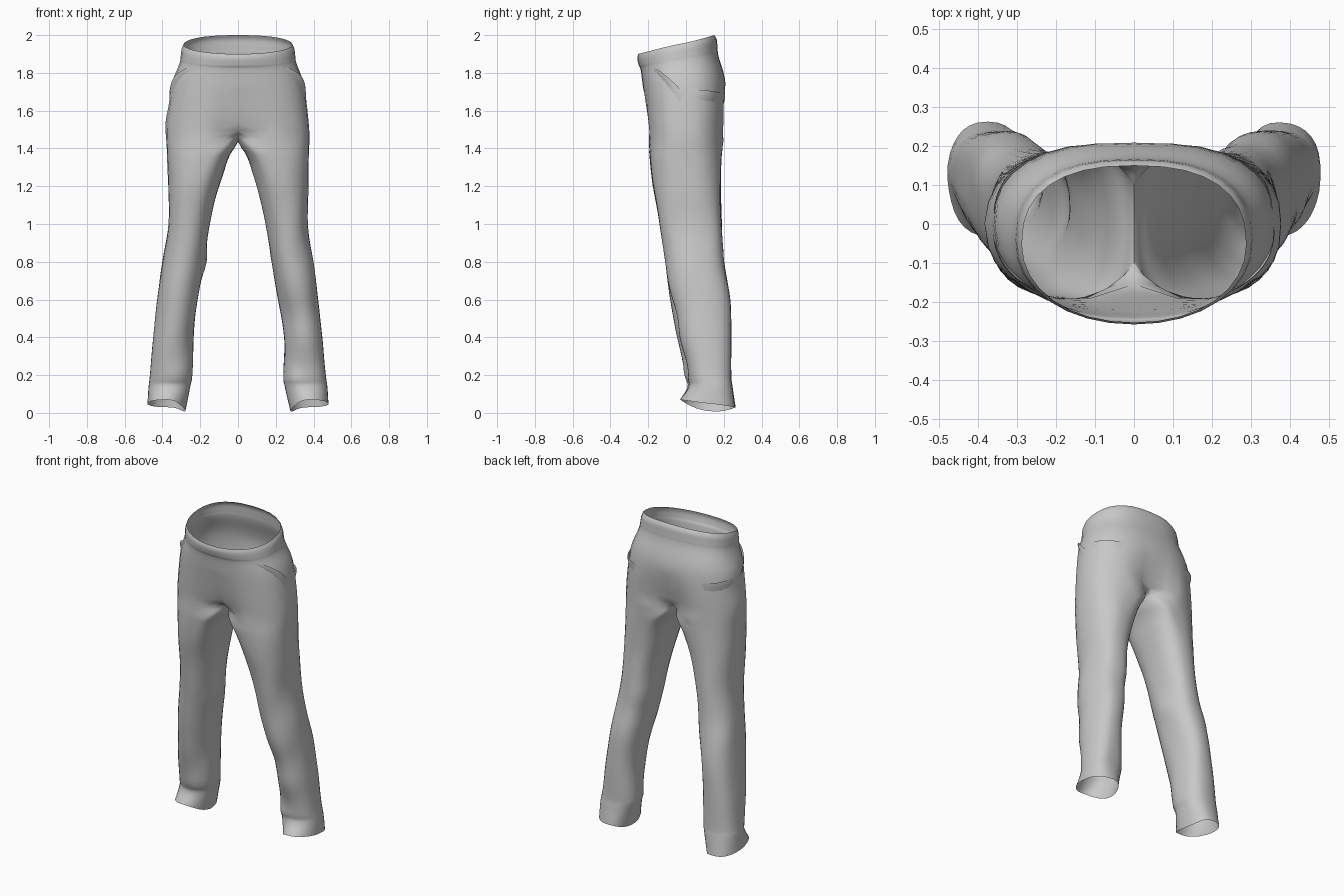
import bpy, bmesh, math
from mathutils import Vector, noise

old = bpy.data.objects.get("Cube")
if old:
    bpy.data.objects.remove(old)

cloth = bpy.data.materials.new("grey cloth")
cloth.use_nodes = True
grey = (0.58, 0.58, 0.58, 1)
cloth.diffuse_color = grey
cloth.node_tree.nodes["Principled BSDF"].inputs["Base Color"].default_value = grey

# Stations from waist to hem:
# height, tilt, inner dip, inner x, centre x, outer x, front y, back y
STATIONS = [
    (1.95, .05, 0, 0, 0, .288, -.253, .15),
    (1.925, .05, 0, 0, 0, .299, -.258, .163),
    (1.885, .045, 0, 0, 0, .304, -.25, .167),
    (1.85, .035, 0, 0, 0, .31, -.24, .173),
    (1.73, .01, 0, 0, 0, .35, -.228, .21),
    (1.5, 0, .05, 0, 0, .377, -.207, .21),
    (1.36, 0, 0, .045, .14, .376, -.192, .19),
    (1.2, 0, 0, .1, .22, .372, -.172, .183),
    (1, 0, 0, .148, .26, .37, -.14, .188),
    (.8, 0, 0, .178, .285, .4, -.11, .2),
    (.6, 0, 0, .215, .32, .427, -.084, .233),
    (.4, 0, 0, .238, .345, .447, -.05, .24),
    (.2, 0, 0, .24, .36, .468, 0, .24),
    (.14, 0, 0, .25, .365, .475, .012, .245),
    (.05, -.02, .04, .28, .375, .48, -.03, .26),
]
CROTCH = 5      # station where the legs divide
STEPS = 6       # rows per station
HALF = 16       # segments in half a ring

# Local folds and bulges: place, radius, height
FOLDS = [
    ((-.17, .05, .8), .07, .015),
    ((.3, .02, .17), .05, .014),
    ((-.32, .0, .2), .06, .01),
    ((-.38, .0, 1.54), .07, .01),
    ((-.355, .02, 1.73), .05, .01),
    ((.18, .2, .85), .08, .01),
    ((-.4, .2, .75), .08, .008),
    ((.32, -.08, .5), .13, -.025),
    ((.35, -.01, .27), .12, -.02),
]


def station(v):
    """Smoothly interpolated station at position v."""
    last = len(STATIONS) - 1
    i = min(int(v), last - 1)
    t = v - i
    a, b, c, d = (STATIONS[min(max(k, 0), last)] for k in range(i - 1, i + 3))
    out = []
    for p, q, r, s in zip(a, b, c, d):
        m, n = (r - p) / 2, (s - q) / 2
        out.append(q + t * (m + t * (3 * (r - q) - 2 * m - n
                                     + t * (2 * (q - r) + m + n))))
    return out


def power(value, p):
    return math.copysign(abs(value) ** p, value)


def surface(v, angle, side, offset=0):
    """Point on the garment; angle runs front, outside, back, inside."""
    z, tilt, dip, inner, centre, outer, front, back = station(v)
    if v <= CROTCH:
        inner = centre = 0
    s, c = math.sin(angle), math.cos(angle)
    if abs(c) < 1e-6:
        c = 0
    # Rounder front at the waist, squarer hips and thighs
    p = .95 - .2 * max(0, 1 - abs(v - CROTCH) / 4) if s < 0 else .82
    reach = outer - centre if c > 0 else centre - inner
    x = centre + reach * power(c, p)
    middle, depth = (front + back) / 2, (back - front) / 2 * power(s, p)
    # Draw the centre seam in towards the crotch
    near = max(0, 1 - abs(v - CROTCH) / (1.1 if v < CROTCH else 1))
    y = middle + depth * (1 - .6 * near ** 2 * math.exp(-(x / .075) ** 2))
    z += tilt * s - (dip * c * c if c < 0 else 0)
    point = Vector((side * x, y, z))
    # Push outwards for folds and soft creases
    out = Vector((side * c, s, 0))
    push = offset
    for place, radius, height in FOLDS:
        push += height * math.exp(-((point - Vector(place)).length / radius) ** 2)
    if v > CROTCH:
        fade = min(1, (v - CROTCH) / 2)
        push += .006 * fade * noise.noise(Vector((point.x * 9, point.y * 9, z * 4)))
    moved = point + out * push
    if x < 1e-6:
        moved.x = 0
    return moved


def finish(name, bm):
    bmesh.ops.recalc_face_normals(bm, faces=bm.faces)
    mesh = bpy.data.meshes.new(name)
    bm.to_mesh(mesh)
    bm.free()
    mesh.materials.append(cloth)
    obj = bpy.data.objects.new(name, mesh)
    bpy.context.collection.objects.link(obj)
    bpy.ops.object.select_all(action="DESELECT")
    obj.select_set(True)
    bpy.context.view_layer.objects.active = obj
    bpy.ops.object.shade_smooth_by_angle(angle=math.radians(80))


# Trousers: half rings at the hips, full rings down each leg
bm = bmesh.new()
for side in (1, -1):
    rows = []
    for r in range((len(STATIONS) - 1) * STEPS + 1):
        v = r / STEPS
        count = HALF + 1 if v < CROTCH else 2 * HALF
        rows.append([bm.verts.new(surface(v, math.pi * (k / HALF - .5), side))
                     for k in range(count)])
    for r, (top, low) in enumerate(zip(rows, rows[1:])):
        for k in range(HALF if r < CROTCH * STEPS else 2 * HALF):
            n = (k + 1) % len(low)
            bm.faces.new((top[k], top[n], low[n], low[k]))
bmesh.ops.remove_doubles(bm, verts=bm.verts, dist=.0004)
# Relax the crotch into a rounded saddle
saddle = [v for v in bm.verts if abs(v.co.x) < .1 and 1.3 < v.co.z < 1.66]
for _ in range(5):
    bmesh.ops.smooth_vert(bm, verts=saddle, factor=.5,
                          use_axis_x=True, use_axis_y=True, use_axis_z=True)
finish("trousers", bm)


def pocket_edge(name, side, start, end, lift):
    """Thin flared lip between two (station, angle) places."""
    bm = bmesh.new()
    rows = []
    for k in range(17):
        t = k / 16
        v = start[0] + (end[0] - start[0]) * t
        a = math.radians(start[1] + (end[1] - start[1]) * t)
        bulge = lift * math.sin(math.pi * t) + .002
        rows.append([bm.verts.new(p) for p in (
            surface(v, a, side, bulge),
            surface(v + .1, a - .04, side, bulge * .8),
            surface(v + .25, a - .1, side, -.004))])
    for a, b in zip(rows, rows[1:]):
        for k in range(2):
            bm.faces.new((a[k], a[k + 1], b[k + 1], b[k]))
    finish(name, bm)


# Slanted front pockets and level back pockets
for label, side in (("left", 1), ("right", -1)):
    pocket_edge(label + "_front_pocket", side, (3, -36), (4.2, 0), .012)
    pocket_edge(label + "_back_pocket", side, (4.1, 10), (4.2, 55), .009)
